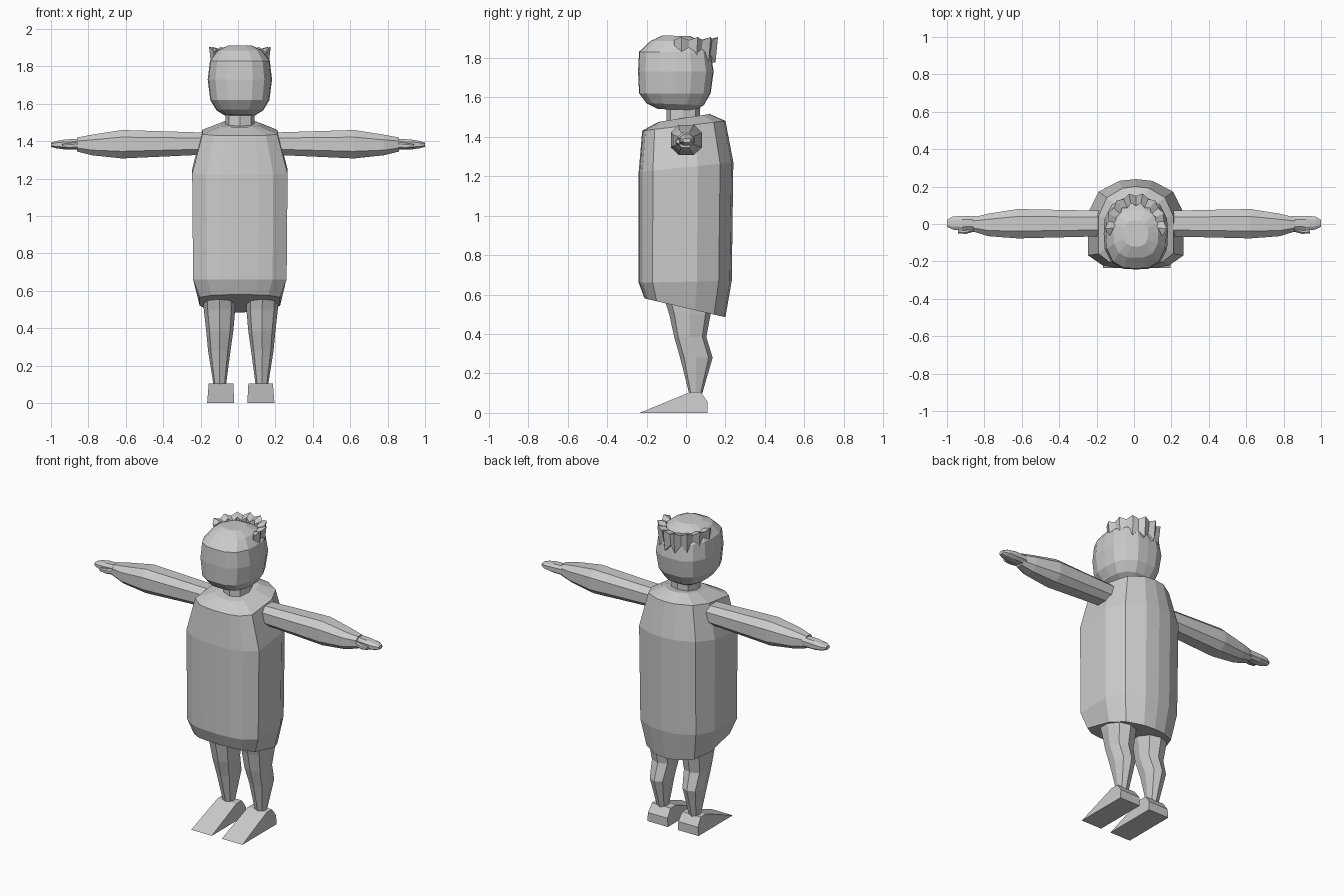
import bpy, bmesh, math

grey = bpy.data.materials.new("plain grey")
grey.diffuse_color = (0.6, 0.6, 0.6, 1)
CX = 0.01  # body axis


def finish(name, bm):
    bmesh.ops.recalc_face_normals(bm, faces=bm.faces)
    me = bpy.data.meshes.new(name)
    bm.to_mesh(me)
    bm.free()
    me.materials.append(grey)
    ob = bpy.data.objects.new(name, me)
    bpy.context.collection.objects.link(ob)
    return ob


def loft(name, rings, side=1, cx=0.0):
    """Skin equal-length rings of points and cap both ends."""
    bm = bmesh.new()
    vs = [[bm.verts.new((cx + side * x, y, z)) for x, y, z in r] for r in rings]
    n = len(vs[0])
    for a, b in zip(vs, vs[1:]):
        for i in range(n):
            j = (i + 1) % n
            bm.faces.new((a[i], a[j], b[j], b[i]))
    bm.faces.new(vs[0])
    bm.faces.new(vs[-1])
    return finish(name, bm)


def mirrored(half):
    return half + [(-x, y) for x, y in reversed(half[1:-1])]


def body_ring(sec, zf, zb, hx, yf, yb):
    """Place a unit outline between front yf and back yb, tilted from zf to zb."""
    out = []
    for x, t in sec:
        k = (t + 1) / 2
        out.append((x * hx, yf + k * (yb - yf), zf + k * (zb - zf)))
    return out


# robe: tall barrel with a hem that drops at the back
robe = mirrored([(0, -1), (0.4, -0.98), (0.7, -0.92), (1, -0.7), (1, 0.25),
                 (0.78, 0.72), (0.35, 0.96), (0, 1)])
loft("robe", [body_ring(robe, *r) for r in (
    (0.58, 0.485, 0.215, -0.21, 0.20),
    (0.66, 0.67, 0.25, -0.24, 0.232),
    (1.22, 1.27, 0.255, -0.24, 0.24),
    (1.43, 1.48, 0.20, -0.222, 0.20),
    (1.475, 1.515, 0.10, -0.14, 0.12))], cx=CX)

# neck
octagon = mirrored([(0, -1), (0.75, -0.75), (1, 0), (0.75, 0.75), (0, 1)])
loft("neck", [body_ring(octagon, z, z, 0.078, -0.10, 0.07) for z in (1.45, 1.58)], cx=CX)

# head: rounded block
round_box = mirrored([(0, -1), (0.4, -0.98), (0.76, -0.8), (0.97, -0.42), (1, 0),
                      (0.97, 0.42), (0.76, 0.8), (0.4, 0.98), (0, 1)])
loft("head", [body_ring(round_box, *r) for r in (
    (1.54, 1.535, 0.08, -0.14, 0.05),
    (1.57, 1.56, 0.125, -0.20, 0.09),
    (1.62, 1.62, 0.158, -0.238, 0.125),
    (1.73, 1.73, 0.172, -0.243, 0.14),
    (1.83, 1.83, 0.160, -0.238, 0.125),
    (1.885, 1.885, 0.120, -0.18, 0.075),
    (1.913, 1.91, 0.065, -0.12, 0.02))], cx=CX)

# hair: jagged band of locks round the back of the head
rings = []
LOCKS = 16
for i in range(LOCKS + 1):
    a = math.radians(-14 + 208 * i / LOCKS)
    tip = i % 2
    c, s = math.cos(a), math.sin(a)
    back = max(0.0, s)
    r_out = 1.0 if tip else 0.91
    r_in = 0.72 if tip else 0.63
    ends = i in (0, LOCKS)
    low = 1.845 - 0.03 * back - (0.04 if tip else 0)
    top = 1.905 if tip else 1.89
    if ends:
        r_in, low = 0.85, 1.85

    def at(r, z):
        return (0.165 * r * c, -0.02 + 0.187 * r * s, z)
    rings.append([at(r_out * 0.93, low), at(r_out, top), at(r_in, top - 0.012), at(r_in, low)])
loft("hair", rings, cx=CX)

# arms, hands, legs and feet, one per side
arm_sec = [(-1, -0.5), (-0.5, -1), (0.5, -1), (1, -0.5), (1, 0.5), (0.5, 1), (-0.5, 1), (-1, 0.5)]


def arm_ring(x, y0, y1, z0, z1):
    return [(x, (y0 + y1) / 2 + u * (y1 - y0) / 2, (z0 + z1) / 2 + v * (z1 - z0) / 2)
            for u, v in arm_sec]


def leg_ring(z, x0, x1, y0, y1):
    return [((x0 + x1) / 2 + u * (x1 - x0) / 2, (y0 + y1) / 2 + v * (y1 - y0) / 2, z)
            for u, v in octagon]


for side, label in ((1, "right"), (-1, "left")):
    loft(label + "_arm", [arm_ring(*r) for r in (
        (0.14, -0.065, 0.07, 1.33, 1.445),
        (0.62, -0.077, 0.08, 1.308, 1.46),
        (0.78, -0.065, 0.055, 1.325, 1.435),
        (0.86, -0.04, 0.035, 1.345, 1.42))], side)
    loft(label + "_hand", [arm_ring(*r) for r in (
        (0.84, -0.03, 0.042, 1.355, 1.413),
        (0.92, -0.035, 0.044, 1.355, 1.41),
        (0.97, -0.03, 0.04, 1.362, 1.402),
        (1.0, -0.015, 0.022, 1.37, 1.392))], side)
    loft(label + "_thumb", [arm_ring(*r) for r in (
        (0.85, -0.04, -0.01, 1.36, 1.395),
        (0.90, -0.053, -0.02, 1.36, 1.39),
        (0.94, -0.05, -0.025, 1.365, 1.385))], side)
    loft(label + "_leg", [leg_ring(*r) for r in (
        (0.64, 0.03, 0.205, -0.13, 0.14),
        (0.50, 0.03, 0.198, -0.085, 0.125),
        (0.385, 0.04, 0.185, -0.06, 0.103),
        (0.28, 0.055, 0.175, -0.03, 0.135),
        (0.09, 0.08, 0.145, 0.018, 0.08))], side, 0.015)
    # foot: wedge running down to a sharp toe
    foot = [(-0.235, 0), (0.11, 0), (0.11, 0.055), (0.075, 0.105), (0.02, 0.105)]
    loft(label + "_foot", [
        [(0.035 + 0.05 * z, y, z) for y, z in foot],
        [(0.18 - 0.08 * z, y, z) for y, z in foot]], side, 0.015)
